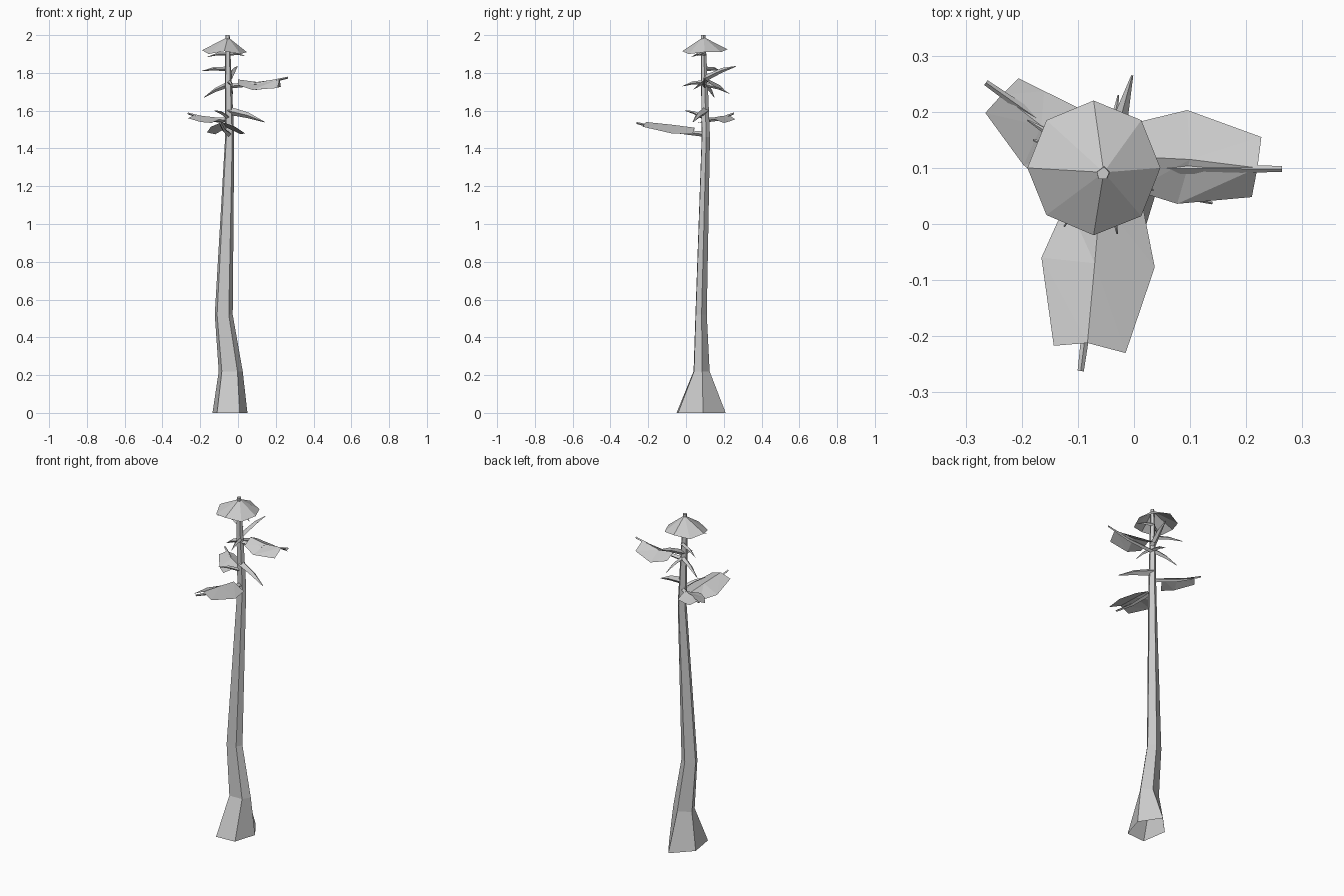
import bpy
from mathutils import Vector


def make(name, verts, faces):
    me = bpy.data.meshes.new(name)
    me.from_pydata([tuple(v) for v in verts], [], faces)
    me.update()
    ob = bpy.data.objects.new(name, me)
    bpy.context.collection.objects.link(ob)
    return ob


def loft(name, rings, cap_end=True):
    """Skin equal-sized closed rings, optionally closing the last one."""
    n = len(rings[0])
    faces = [(r * n + i, r * n + (i + 1) % n, (r + 1) * n + (i + 1) % n, (r + 1) * n + i)
             for r in range(len(rings) - 1) for i in range(n)]
    if cap_end:
        faces.append(tuple(range((len(rings) - 1) * n, len(rings) * n)))
    return make(name, [p for ring in rings for p in ring], faces)


# Trunk: five-sided, flared at the root, open underneath
PENTAGON = [(-.37, -.5), (.28, -.47), (.5, .04), (.07, .5), (-.5, .08)]
SECTIONS = [  # z, x min, x max, y min, y max
    (0, -.135, .05, -.05, .21),
    (.22, -.102, .025, .04, .125),
    (.52, -.123, -.028, .05, .11),
    (1.46, -.068, -.02, .083, .127),
    (1.75, -.07, -.033, .08, .115),
    (2.0, -.066, -.044, .08, .102),
]
loft("trunk", [[((x0 + x1) / 2 + px * (x1 - x0), (y0 + y1) / 2 + py * (y1 - y0), z)
                for px, py in PENTAGON] for z, x0, x1, y0, y1 in SECTIONS])

# Crown: shallow eight-sided cone with a slightly uneven rim
RIM = [(.047, .10, 1.91), (.013, .185, 1.91), (-.072, .22, 1.925), (-.156, .185, 1.91),
       (-.19, .10, 1.92), (-.156, .016, 1.90), (-.072, -.02, 1.915), (.013, .014, 1.90)]
make("crown", RIM + [(-.054, .092, 1.99)], [(i, (i + 1) % 8, 8) for i in range(8)])


# Foliage pads: roof-shaped sheets, rows of (left edge, ridge, right edge)
def pad(name, rows):
    faces = []
    for r in range(len(rows) - 1):
        for c in range(2):
            a = r * 3 + c
            faces += [(a, a + 1, a + 4), (a, a + 4, a + 3)]
    make(name, [p for row in rows for p in row], faces)


pad("front_foliage", [
    [(-.12, .04, 1.475), (-.06, .045, 1.51), (.015, .035, 1.475)],
    [(-.165, -.06, 1.485), (-.07, -.07, 1.525), (.037, -.077, 1.48)],
    [(-.143, -.217, 1.515), (-.083, -.212, 1.54), (-.015, -.23, 1.515)]])
pad("right_foliage", [
    [(.0, .06, 1.735), (.0, .12, 1.765), (.0, .18, 1.735)],
    [(.077, .036, 1.71), (.10, .115, 1.752), (.095, .203, 1.71)],
    [(.21, .048, 1.72), (.22, .10, 1.768), (.227, .155, 1.725)]])
pad("back_foliage", [
    [(-.085, .20, 1.535), (-.085, .135, 1.56), (-.14, .06, 1.535)],
    [(-.16, .237, 1.545), (-.165, .175, 1.57), (-.197, .105, 1.54)],
    [(-.206, .26, 1.555), (-.236, .23, 1.575), (-.265, .198, 1.56)]])


# Branches: bent four-sided spikes growing out of the trunk
def branch(name, z, tip, width=.012, sag=-.012, end=.25):
    base, tip = Vector((-.048, .1, z)), Vector(tip)
    side = (tip - base).cross(Vector((0, 0, 1))).normalized()
    mid = base.lerp(tip, .55) + Vector((0, 0, sag))
    rings = []
    for p, w in ((base, width), (mid, width * .7), (tip, width * end)):
        rings.append([p + side * w, p + Vector((0, 0, w)), p - side * w, p - Vector((0, 0, w))])
    loft(name, rings)


BRANCHES = [  # base height, tip, half width
    (1.475, (-.095, -.262, 1.535), .014),
    (1.55, (-.264, .252, 1.585), .013),
    (1.73, (.264, .098, 1.775), .013),
    (1.60, (.14, .037, 1.54), .022),
    (1.77, (-.003, .265, 1.835), .018),
    (1.82, (-.19, .185, 1.81), .013),
    (1.74, (-.18, .15, 1.67), .016),
    (1.75, (-.03, -.018, 1.73), .012),
    (1.56, (-.125, -.005, 1.60), .012),
    (1.74, (-.028, .23, 1.69), .012),
    (1.90, (-.16, .03, 1.885), .01),
    (1.90, (.035, .06, 1.89), .01),
]
for i, (z, tip, w) in enumerate(BRANCHES):
    holds_pad = i < 3
    branch(f"branch_{i + 1}", z, tip, w, -.012 if holds_pad else .008, .4 if holds_pad else .1)
